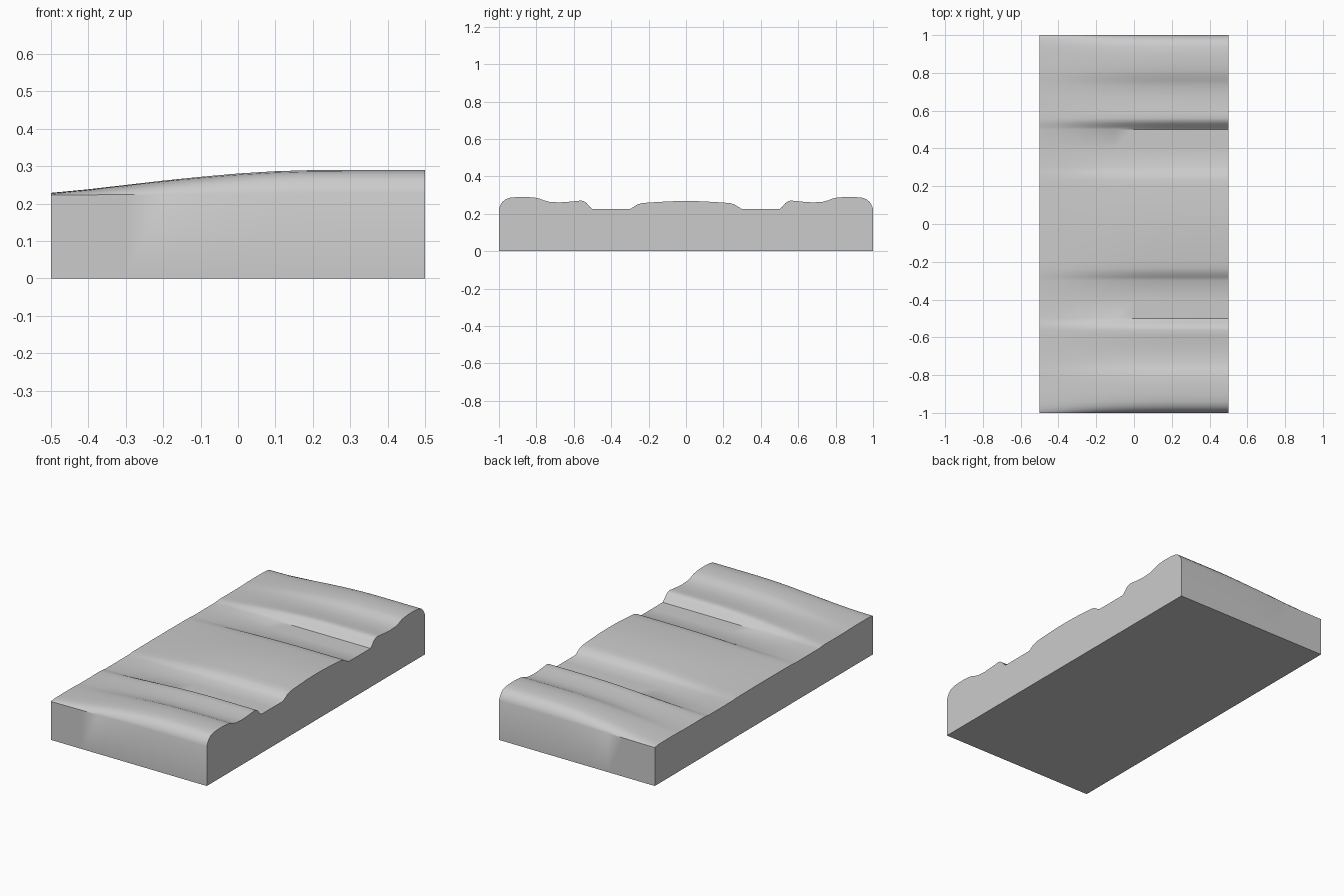
import bpy, bmesh, math

if "Cube" in bpy.data.objects:
    bpy.data.objects.remove(bpy.data.objects["Cube"])

BASE = 0.225          # height of the flat valleys and of the side walls

# Half of the crest profile at the tall end (y, z), mirrored across y = 0
HALF = [(0, .268), (.08, .267), (.15, .263), (.2, .26), (.235, .257), (.26, .25),
        (.28, .237), (.3, .225), (.4, .225), (.5, .225), (.515, .238), (.53, .256),
        (.545, .267), (.56, .271), (.59, .268), (.63, .264), (.68, .261), (.73, .264),
        (.76, .272), (.785, .282), (.81, .287), (.85, .29), (.9, .29), (.94, .286),
        (.965, .278), (.983, .262), (.993, .246), (1, .228)]
PROFILE = [(-y, z) for y, z in reversed(HALF[1:])] + HALF

# Relief strength along x: nearly flat at the left, full height at the right
FADE = [(-.5, .1), (-.4, .24), (-.3, .41), (-.2, .58), (-.1, .73), (0, .86),
        (.1, .95), (.2, .995), (.3, 1), (.5, 1)]

bm = bmesh.new()
rings = []
for x, f in FADE:
    ring = [bm.verts.new((x, -1, 0))]
    ring += [bm.verts.new((x, y, BASE - .003 * (1 - f) + (z - BASE) * f)) for y, z in PROFILE]
    ring.append(bm.verts.new((x, 1, 0)))
    rings.append(ring)

# Skin between the sections (top, walls and underside), then the end caps
n = len(rings[0])
for a, b in zip(rings, rings[1:]):
    for i in range(n):
        j = (i + 1) % n
        bm.faces.new((a[i], b[i], b[j], a[j]))
bm.faces.new(rings[0])
bm.faces.new(rings[-1])
bmesh.ops.recalc_face_normals(bm, faces=bm.faces)

mesh = bpy.data.meshes.new("moulded_block")
bm.to_mesh(mesh)
bm.free()
block = bpy.data.objects.new("moulded_block", mesh)
bpy.context.collection.objects.link(block)

grey = bpy.data.materials.new("light grey")
grey.diffuse_color = (.6, .6, .6, 1)
grey.use_nodes = True
grey.node_tree.nodes["Principled BSDF"].inputs["Base Color"].default_value = grey.diffuse_color
mesh.materials.append(grey)

# Smooth the waves, keep the block edges sharp
bpy.context.view_layer.objects.active = block
block.select_set(True)
bpy.ops.object.shade_smooth_by_angle(angle=math.radians(32))
